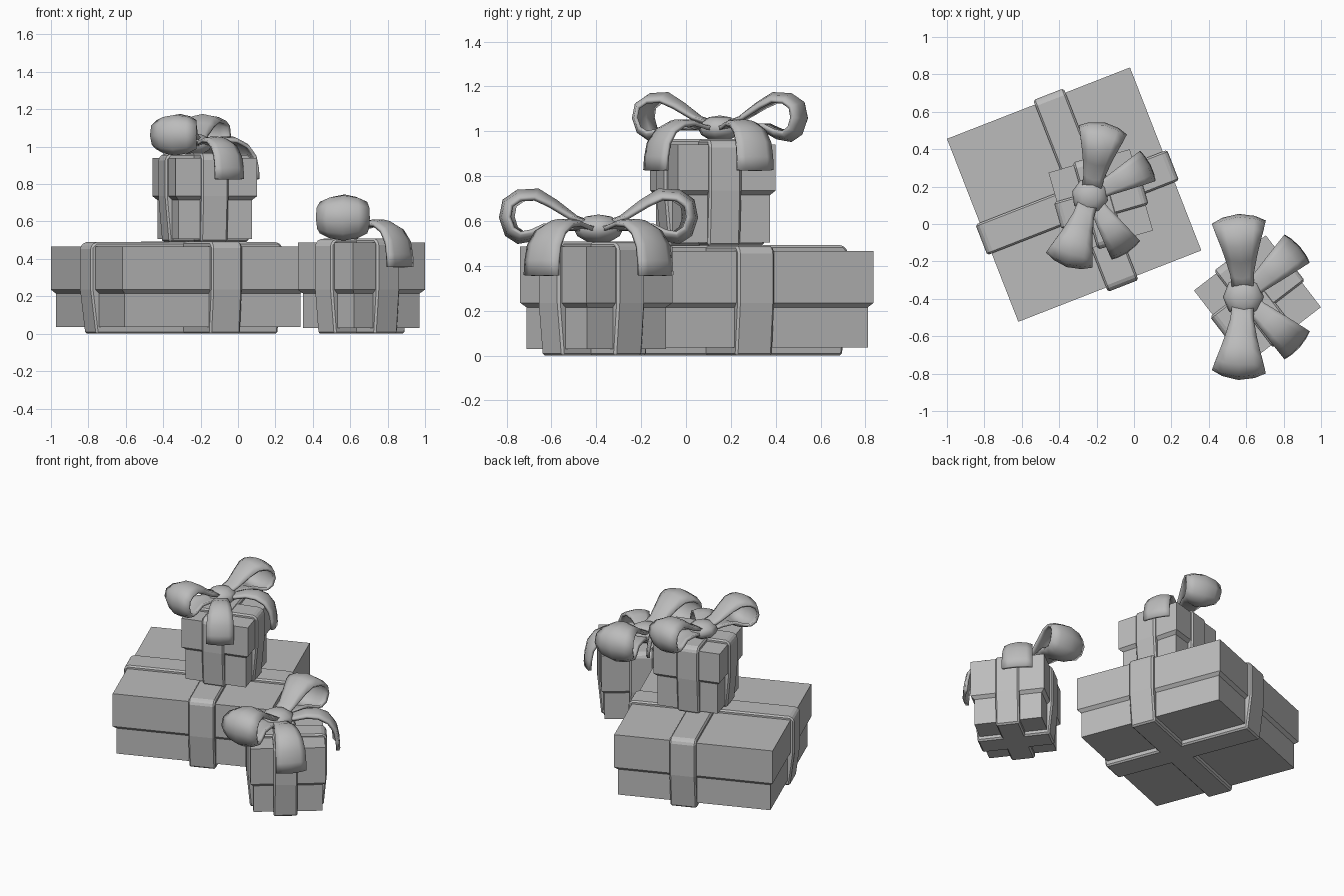
import bpy, bmesh
from math import radians, cos, sin

cube = bpy.data.objects.get("Cube")
if cube:
    bpy.data.objects.remove(cube, do_unlink=True)

grey = bpy.data.materials.new("plain grey")
grey.use_nodes = True
grey.diffuse_color = (0.5, 0.5, 0.5, 1)
grey.node_tree.nodes["Principled BSDF"].inputs["Base Color"].default_value = (0.5, 0.5, 0.5, 1)


def finish(bm, name, place, smooth=False):
    """Turn a bmesh into an object at place = (location, z angle, scale)."""
    bmesh.ops.recalc_face_normals(bm, faces=bm.faces)
    mesh = bpy.data.meshes.new(name)
    bm.to_mesh(mesh)
    bm.free()
    mesh.materials.append(grey)
    obj = bpy.data.objects.new(name, mesh)
    bpy.context.collection.objects.link(obj)
    obj.location, obj.rotation_euler.z = place[0], radians(place[1])
    obj.scale = (place[2],) * 3
    if smooth:
        bpy.ops.object.select_all(action="DESELECT")
        obj.select_set(True)
        bpy.context.view_layer.objects.active = obj
        bpy.ops.object.shade_smooth_by_angle(angle=radians(50))
    return obj


def square_stack(name, levels, place):
    """Closed block made from square rings given as (half side, height)."""
    bm = bmesh.new()
    rings = [[bm.verts.new((x * h, y * h, z)) for x, y in ((-1, -1), (1, -1), (1, 1), (-1, 1))]
             for h, z in levels]
    for a, b in zip(rings, rings[1:]):
        for i in range(4):
            j = (i + 1) % 4
            bm.faces.new((a[i], a[j], b[j], b[i]))
    bm.faces.new(rings[0])
    bm.faces.new(rings[-1])
    return finish(bm, name, place)


def band(name, half, foot, top, ledge, offset, width, along_y, place):
    """Ribbon wrapped round a box: a side outline extruded to the ribbon width."""
    right = [(foot, 0), (half, ledge), (half, top - 0.025), (half - 0.025, top)]
    outline = right + [(-x, z) for x, z in reversed(right)]
    bm = bmesh.new()
    sides = []
    for s in (-1, 1):
        w = offset + s * width / 2
        sides.append([bm.verts.new((w, x, z) if along_y else (x, w, z)) for x, z in outline])
    for i in range(len(outline)):
        j = (i + 1) % len(outline)
        bm.faces.new((sides[0][i], sides[0][j], sides[1][j], sides[1][i]))
    bm.faces.new(sides[0])
    bm.faces.new(sides[1])
    obj = finish(bm, name, place)
    bevel = obj.modifiers.new("soft edge", "BEVEL")
    bevel.width, bevel.segments = 0.01, 1


def strip(name, path, centre, curl, base, flare, angle, place):
    """Flaring ribbon strip whose edges curl towards a centre point."""
    bm = bmesh.new()
    rows = []
    for r, z in path:
        half = base + flare * max(0, r - 0.08)
        row = []
        for t in (-1, -0.6, 0, 0.6, 1):
            pull = curl * t * t * min(1, r / 0.25)
            pr, pz = r + (centre[0] - r) * pull, z + (centre[1] - z) * pull
            c, s = cos(radians(angle)), sin(radians(angle))
            row.append(bm.verts.new((pr * c - t * half * s, pr * s + t * half * c, pz)))
        rows.append(row)
    for a, b in zip(rows, rows[1:]):
        for i in range(4):
            bm.faces.new((a[i], a[i + 1], b[i + 1], b[i]))
    obj = finish(bm, name, place, smooth=True)
    solid = obj.modifiers.new("thickness", "SOLIDIFY")
    solid.thickness, solid.offset = 0.02, 0


LOOP = [(0.02, 0.02), (0.1, 0.05), (0.19, 0.12), (0.27, 0.17), (0.36, 0.165), (0.42, 0.125),
        (0.435, 0.05), (0.41, -0.025), (0.36, -0.058), (0.29, -0.045), (0.21, 0.0),
        (0.1, 0.0), (0.02, -0.01)]
TAIL = [(0.02, 0), (0.1, 0.01), (0.18, 0.035), (0.26, 0.035), (0.33, 0.0),
        (0.375, -0.065), (0.39, -0.14), (0.395, -0.21)]


def bow(name, place):
    """Two loops, two hanging tails and a knot."""
    for side, s in (("left", 1), ("right", -1)):
        strip(f"{name}_{side}_loop", LOOP, (0.3, 0.06), 0.32, 0.055, 0.24, s * 93.5, place)
        strip(f"{name}_{side}_tail", TAIL, (0.2, -0.18), 0.09, 0.045, 0.17, s * 42, place)
    bm = bmesh.new()
    bmesh.ops.create_uvsphere(bm, u_segments=8, v_segments=6, radius=0.11)
    bmesh.ops.scale(bm, vec=(1, 1, 0.58), verts=bm.verts)
    finish(bm, name + "_knot", place, smooth=True)


def gift(name, place, lid, body, floor, ledge, top, ribbon_top, reach, width, offsets):
    """Box body, overhanging lid and two crossing ribbons."""
    square_stack(name + "_body", [(body, floor), (body, ledge + 0.01)], place)
    square_stack(name + "_lid", [(body, ledge - 0.02), (lid, ledge), (lid, top)], place)
    for label, offset, along in (("long", offsets[0], True), ("cross", offsets[1], False)):
        # the crossing ribbon sits a hair lower so the tops do not coincide
        band(f"{name}_{label}_ribbon", reach, body + 0.015, ribbon_top - 0.003 * (not along),
             ledge, offset, width, along, place)


# large flat box
gift("large_box", ((-0.32, 0.157, 0), 21.3, 1), 0.525, 0.505, 0.035, 0.235, 0.467,
     0.492, 0.55, 0.175, (0.067, -0.045))

# small box stacked on top
gift("stacked_box", ((-0.178, 0.12, 0.49), 16, 1), 0.226, 0.205, 0.015, 0.245, 0.45,
     0.475, 0.242, 0.15, (-0.01, -0.01))
bow("stacked_bow", ((-0.235, 0.15, 1.013), -14.6, 0.9))

# small box standing on the floor
gift("floor_box", ((0.66, -0.4, 0), 37.5, 1), 0.242, 0.222, 0.03, 0.235, 0.487,
     0.508, 0.26, 0.155, (-0.015, 0))
bow("floor_bow", ((0.585, -0.39, 0.565), 0, 1))
